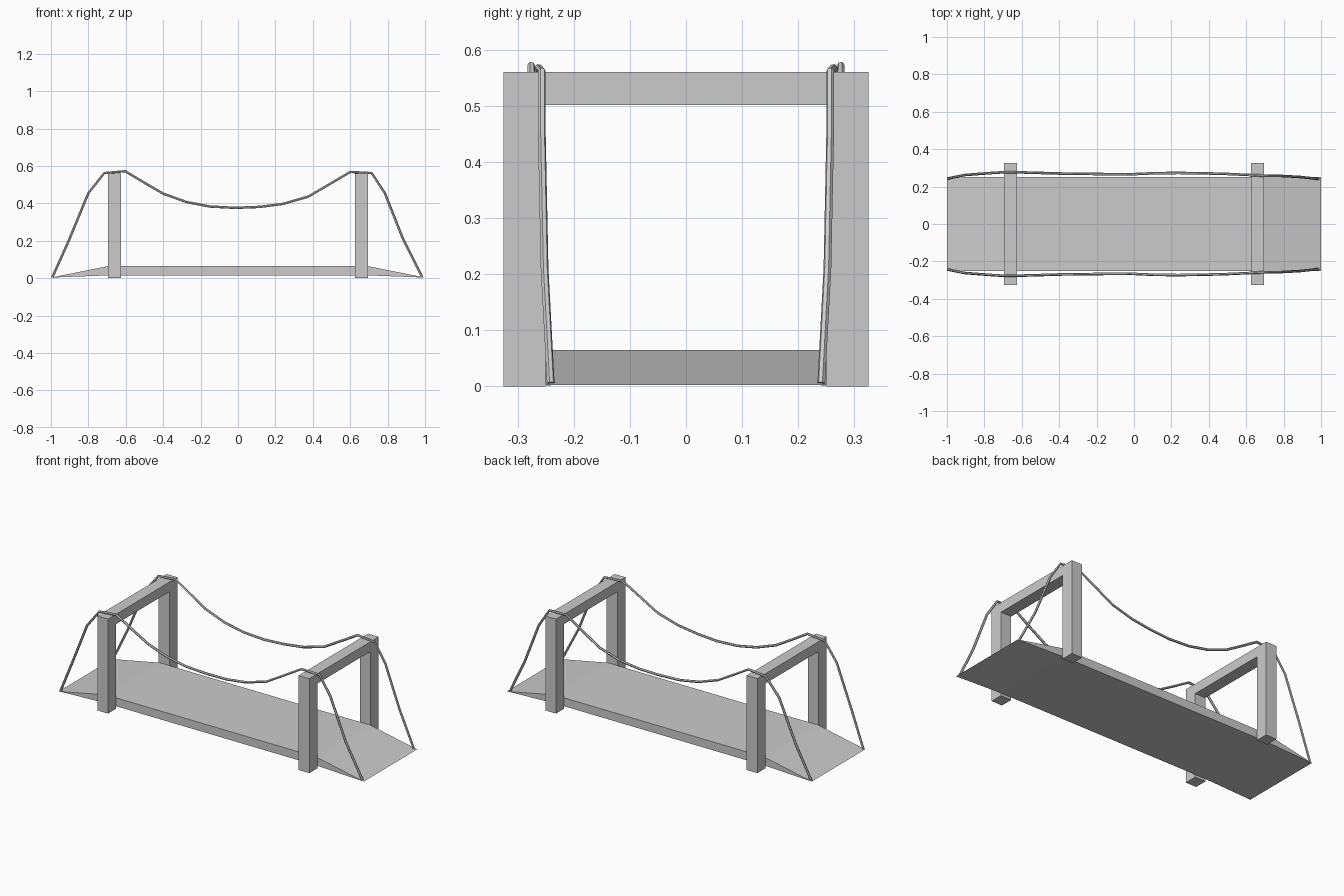
import bpy, bmesh

if "Cube" in bpy.data.objects:
    bpy.data.objects.remove(bpy.data.objects["Cube"])


def prism(name, profile, origin_axis, half):
    """Extrude a closed profile symmetrically along 'x' (profile is y,z) or 'y' (profile is x,z)."""
    center, axis = origin_axis
    bm = bmesh.new()

    def pt(p, d):
        return (center + d, p[0], p[1]) if axis == 'x' else (p[0], center + d, p[1])

    face = bm.faces.new([bm.verts.new(pt(p, -half)) for p in profile])
    ext = bmesh.ops.extrude_face_region(bm, geom=[face], use_keep_orig=True)
    moved = [g for g in ext['geom'] if isinstance(g, bmesh.types.BMVert)]
    bmesh.ops.translate(bm, verts=moved, vec=(2 * half, 0, 0) if axis == 'x' else (0, 2 * half, 0))
    bmesh.ops.recalc_face_normals(bm, faces=bm.faces)
    me = bpy.data.meshes.new(name)
    bm.to_mesh(me)
    bm.free()
    ob = bpy.data.objects.new(name, me)
    bpy.context.collection.objects.link(ob)
    return ob


# Deck with sloping ramps at both ends
prism("deck", [(-1, 0.003), (-0.69, 0.065), (0.69, 0.065), (1, 0.003),
               (0.69, 0.015), (-0.69, 0.015)], (0, 'y'), 0.25)

# Portal towers: two legs and a crossbeam each
for side, x in (("left", -0.66), ("right", 0.66)):
    for row, s in (("front", -1), ("back", 1)):
        a, b = 0.25 * s, 0.325 * s
        prism(f"{side}_{row}_leg", [(a, 0), (b, 0), (b, 0.56), (a, 0.56)], (x, 'x'), 0.035)
    prism(f"{side}_crossbeam", [(-0.25, 0.502), (0.25, 0.502), (0.25, 0.56), (-0.25, 0.56)],
          (x, 'x'), 0.035)

# Suspension cables draped over the tower tops (x, y, z)
path = [(-0.993, 0.244, 0.004), (-0.905, 0.262, 0.20), (-0.80, 0.27, 0.455), (-0.715, 0.276, 0.562),
        (-0.603, 0.276, 0.572), (-0.50, 0.273, 0.51), (-0.40, 0.27, 0.452), (-0.275, 0.268, 0.407),
        (-0.15, 0.267, 0.383), (-0.015, 0.266, 0.376), (0.115, 0.272, 0.381), (0.24, 0.273, 0.397),
        (0.375, 0.271, 0.436), (0.49, 0.268, 0.503), (0.60, 0.263, 0.568), (0.715, 0.257, 0.562),
        (0.785, 0.257, 0.455), (0.882, 0.252, 0.21), (0.985, 0.241, 0.005)]
for row, s in (("front", -1), ("back", 1)):
    cu = bpy.data.curves.new(f"{row}_cable", 'CURVE')
    cu.dimensions = '3D'
    cu.bevel_depth = 0.007
    cu.bevel_resolution = 1
    cu.use_fill_caps = True
    sp = cu.splines.new('POLY')
    sp.points.add(len(path) - 1)
    for p, (x, y, z) in zip(sp.points, path):
        p.co = (x, y * s, z, 1)
    sp.use_smooth = False
    ob = bpy.data.objects.new(f"{row}_cable", cu)
    bpy.context.collection.objects.link(ob)
